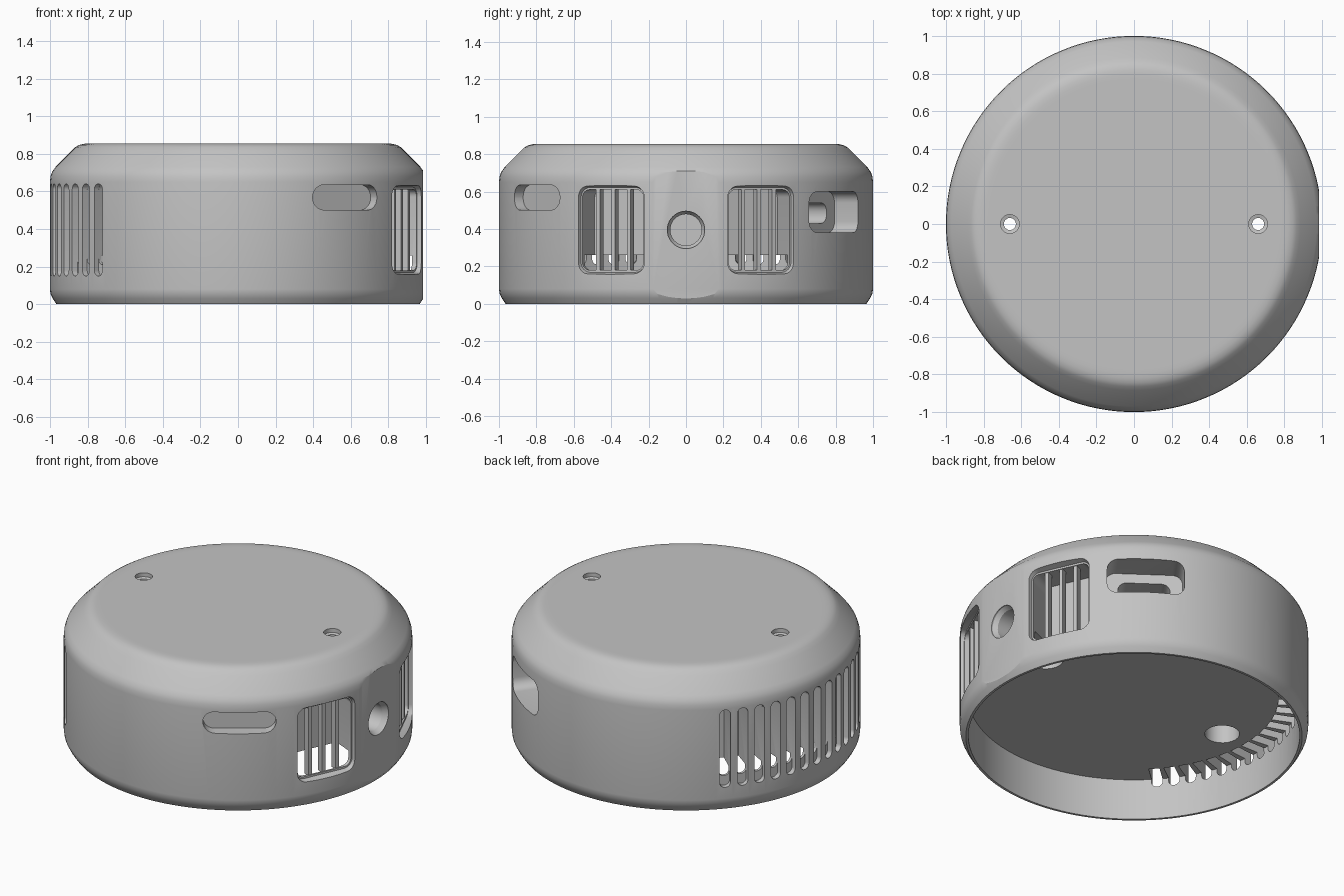
import bpy
import bmesh
from math import sin, cos, pi, radians
from mathutils import Matrix, Vector

cube = bpy.data.objects.get("Cube")
if cube:
    bpy.data.objects.remove(cube, do_unlink=True)

# One grey plastic for everything
grey = bpy.data.materials.new("grey_plastic")
grey.use_nodes = True
colour = (0.55, 0.55, 0.55, 1)
grey.diffuse_color = colour
grey.node_tree.nodes["Principled BSDF"].inputs["Base Color"].default_value = colour


def make_object(name, bm):
    bmesh.ops.recalc_face_normals(bm, faces=bm.faces)
    mesh = bpy.data.meshes.new(name)
    bm.to_mesh(mesh)
    bm.free()
    mesh.materials.append(grey)
    obj = bpy.data.objects.new(name, mesh)
    bpy.context.collection.objects.link(obj)
    return obj


def lathe(name, profile, segments, centre=(0, 0, 0)):
    """Closed solid of revolution from (radius, height) points."""
    bm = bmesh.new()
    rings = []
    for r, z in profile:
        rings.append([bm.verts.new((r * cos(2 * pi * i / segments),
                                    r * sin(2 * pi * i / segments), z))
                      for i in range(segments)])
    for a, b in zip(rings, rings[1:]):
        for i in range(segments):
            j = (i + 1) % segments
            bm.faces.new((a[i], a[j], b[j], b[i]))
    bm.faces.new(rings[0])
    bm.faces.new(rings[-1])
    bmesh.ops.translate(bm, verts=bm.verts, vec=centre)
    return make_object(name, bm)


def pocket(name, angle, z, half_w, half_h, radius, inner, outer=1.1, taper=0.0):
    """Rounded rectangle extruded along the radius at an angle in degrees."""
    outline = []
    steps = 6
    for k, (sx, sz) in enumerate([(1, 1), (-1, 1), (-1, -1), (1, -1)]):
        for i in range(steps + 1):
            t = (k + i / steps) * pi / 2
            outline.append((sx * (half_w - radius) + radius * cos(t),
                            sz * (half_h - radius) + radius * sin(t)))
    bm = bmesh.new()
    ends = []
    for depth, shrink in ((inner, taper), (outer, 0)):
        fx, fz = 1 - shrink / half_w, 1 - shrink / half_h
        ends.append([bm.verts.new((depth, u * fx, z + v * fz)) for u, v in outline])
    bm.faces.new(ends[0])
    bm.faces.new(ends[1])
    n = len(outline)
    for i in range(n):
        j = (i + 1) % n
        bm.faces.new((ends[0][i], ends[0][j], ends[1][j], ends[1][i]))
    bmesh.ops.remove_doubles(bm, verts=bm.verts, dist=0.0001)
    bmesh.ops.transform(bm, matrix=Matrix.Rotation(radians(angle), 4, 'Z'), verts=bm.verts)
    return make_object(name, bm)


def box(name, lo, hi, angle=0):
    lo, hi = Vector(lo), Vector(hi)
    bm = bmesh.new()
    bmesh.ops.create_cube(bm, size=1)
    bmesh.ops.scale(bm, vec=hi - lo, verts=bm.verts)
    bmesh.ops.translate(bm, vec=(lo + hi) / 2, verts=bm.verts)
    bmesh.ops.transform(bm, matrix=Matrix.Rotation(radians(angle), 4, 'Z'), verts=bm.verts)
    return make_object(name, bm)


# Round housing with chamfered shoulder
housing = lathe("housing", [
    (0.965, 0), (0.985, 0.03), (0.997, 0.055), (1, 0.08), (1, 0.65), (0.997, 0.68),
    (0.988, 0.705), (0.97, 0.73), (0.885, 0.815), (0.865, 0.835), (0.845, 0.847),
    (0.82, 0.853), (0.795, 0.855), (0.77, 0.855)], 128)

# Open underside
cutters = [lathe("underside_cutter", [(0.95, -0.1), (0.95, 0.26)], 128)]

# Flat face around the round socket, and the socket itself
cutters.append(box("flat_cutter", (0.984, -0.5, -0.1), (1.2, 0.5, 0.9)))
socket = lathe("socket_cutter", [(0.084, 0.80), (0.084, 0.95), (0.1, 0.975), (0.1, 1.1)], 40)
socket.data.transform(Matrix.Translation((0, 0, 0.395)) @ Matrix.Rotation(pi / 2, 4, 'Y'))
cutters.append(socket)

# Screw holes: wide bore below, narrow hole and seat on top
for side in (-1, 1):
    cutters.append(lathe("screw_cutter", [
        (0.1, 0.2), (0.1, 0.74), (0.032, 0.74), (0.032, 0.825), (0.05, 0.83),
        (0.05, 0.9)], 24, (0.66 * side, 0, 0)))

# Grille windows
for angle in (-24, 24):
    cutters.append(pocket("frame_cutter", angle, 0.395, 0.205, 0.245, 0.06, 0.96, 1.03, 0.018))
    cutters.append(pocket("window_cutter", angle, 0.395, 0.178, 0.215, 0.04, 0.8))

# Shallow pill recess at the front, stepped port at the back
cutters.append(pocket("pill_cutter", -54.5, 0.568, 0.21, 0.067, 0.066, 0.92))
cutters.append(pocket("port_cutter", 54, 0.49, 0.222, 0.11, 0.06, 0.82))
cutters.append(pocket("port_inner_cutter", 54, 0.485, 0.15, 0.055, 0.05, 0.7))

# Row of ventilation slots
for i in range(-7, 8):
    cutters.append(pocket("vent_cutter", 180 + 6 * i, 0.395, 0.032, 0.245, 0.031, 0.968))
    cutters.append(pocket("vent_deep_cutter", 180 + 6 * i, 0.425, 0.0315, 0.2145, 0.03, 0.83))

for cutter in cutters:
    cutter.hide_render = True
    mod = housing.modifiers.new(cutter.name, 'BOOLEAN')
    mod.operation = 'DIFFERENCE'
    mod.solver = 'EXACT'
    mod.object = cutter

# Bake the cuts and drop the cutters
bpy.context.view_layer.update()
evaluated = housing.evaluated_get(bpy.context.evaluated_depsgraph_get())
baked = bpy.data.meshes.new_from_object(evaluated)
housing.modifiers.clear()
housing.data = baked
for cutter in cutters:
    bpy.data.objects.remove(cutter, do_unlink=True)

# Vertical grille bars
for angle in (-24, 24):
    for offset in (-0.09, 0, 0.09):
        box("grille_bar", (0.91, offset - 0.011, 0.172),
            (0.955, offset + 0.011, 0.618), angle)

bpy.ops.object.select_all(action='DESELECT')
housing.select_set(True)
bpy.context.view_layer.objects.active = housing
bpy.ops.object.shade_smooth_by_angle(angle=radians(25))
